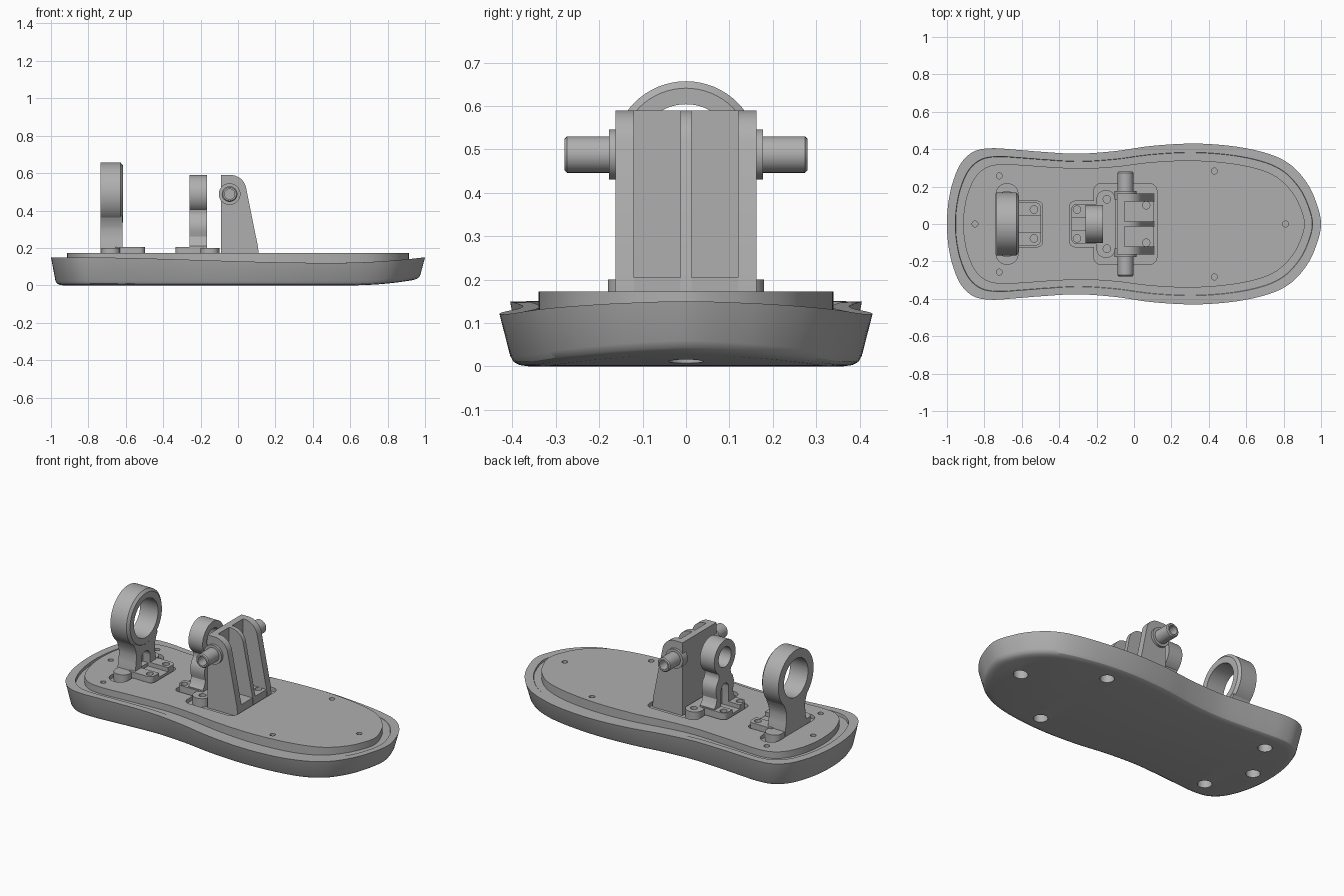
import bpy, bmesh
from math import sin, cos, pi, radians
from mathutils import Vector

cube = bpy.data.objects.get("Cube")
if cube:
    bpy.data.objects.remove(cube, do_unlink=True)

grey = bpy.data.materials.new("plain grey")
grey.use_nodes = True
grey.diffuse_color = (0.43, 0.43, 0.43, 1)
grey.node_tree.nodes["Principled BSDF"].inputs["Base Color"].default_value = (0.43, 0.43, 0.43, 1)


def finish(bm, name):
    """Turn all faces outward and make the object."""
    bmesh.ops.recalc_face_normals(bm, faces=bm.faces)
    if bm.calc_volume(signed=True) < 0:
        bmesh.ops.reverse_faces(bm, faces=bm.faces)
    mesh = bpy.data.meshes.new(name)
    bm.to_mesh(mesh)
    bm.free()
    mesh.materials.append(grey)
    ob = bpy.data.objects.new(name, mesh)
    bpy.context.collection.objects.link(ob)
    return ob


def prism(name, pts, axis, a, b):
    """Extrude a 2D polygon along an axis from a to b."""
    place = {"x": lambda u, v, t: (t, u, v),
             "y": lambda u, v, t: (u, t, v),
             "z": lambda u, v, t: (u, v, t)}[axis]
    bm = bmesh.new()
    lo = [bm.verts.new(place(u, v, a)) for u, v in pts]
    hi = [bm.verts.new(place(u, v, b)) for u, v in pts]
    bm.faces.new(lo)
    bm.faces.new(hi)
    n = len(pts)
    for i in range(n):
        j = (i + 1) % n
        bm.faces.new((lo[i], lo[j], hi[j], hi[i]))
    return finish(bm, name)


def arc(cx, cy, r, a0, a1, n=8):
    return [(cx + r * cos(radians(a0 + (a1 - a0) * i / n)),
             cy + r * sin(radians(a0 + (a1 - a0) * i / n))) for i in range(n + 1)]


def circle(cx, cy, r, n=32):
    return arc(cx, cy, r, 0, 360, n)[:-1]


def rounded(x0, x1, y, r):
    """Rounded rectangle, symmetric about y = 0."""
    return (arc(x1 - r, y - r, r, 0, 90) + arc(x0 + r, y - r, r, 90, 180)
            + arc(x0 + r, r - y, r, 180, 270) + arc(x1 - r, r - y, r, 270, 360))


def cut(ob, pts, axis, a, b):
    cutter = prism("cutter", pts, axis, a, b)
    cutter.hide_render = True
    mod = ob.modifiers.new("cut", "BOOLEAN")
    mod.operation = "DIFFERENCE"
    mod.solver = "EXACT"
    mod.object = cutter
    bpy.context.view_layer.objects.active = ob
    bpy.ops.object.modifier_apply(modifier=mod.name)
    bpy.data.objects.remove(cutter, do_unlink=True)


def lathe(name, section, cx, cz, axis, n=48):
    """Spin a closed (along, radius) section about an x or y axis."""
    bm = bmesh.new()
    rings = []
    for i in range(n):
        c, s = cos(2 * pi * i / n), sin(2 * pi * i / n)
        rings.append([bm.verts.new((t, r * c, cz + r * s) if axis == "x"
                                   else (cx + r * c, t, cz + r * s)) for t, r in section])
    m = len(section)
    for i in range(n):
        p, q = rings[i], rings[(i + 1) % n]
        for k in range(m):
            l = (k + 1) % m
            bm.faces.new((p[k], p[l], q[l], q[k]))
    return finish(bm, name)


# Foot outline: half from heel tip to toe tip, smoothed
KEYS = [(-1, 0), (-.993, .11), (-.97, .22), (-.925, .325), (-.855, .388), (-.76, .405),
        (-.63, .397), (-.48, .385), (-.3, .376), (-.1, .39), (.1, .418), (.33, .43),
        (.55, .413), (.72, .375), (.83, .322), (.91, .24), (.965, .14), (1, 0)]


def spline(keys, steps=6):
    p = [Vector(k) for k in keys]
    p = [Vector((p[1].x, -p[1].y))] + p + [Vector((p[-2].x, -p[-2].y))]
    out = []
    for i in range(1, len(p) - 2):
        a, b, c, d = p[i - 1:i + 3]
        for s in range(steps):
            t = s / steps
            out.append(0.5 * (2 * b + (c - a) * t + (2 * a - 5 * b + 4 * c - d) * t * t
                              + (3 * b - a - 3 * c + d) * t ** 3))
    return out + [p[-2]]


HALF = spline(KEYS)


def outline(inset):
    half = [(p.x * (1 - inset), p.y * (1 - inset / .415)) for p in HALF]
    return half + [(x, -y) for x, y in half[-2:0:-1]]


def rim(x):
    if x > .5:
        return .12 + .03 * ((x - .5) / .5) ** 2
    t = max(0, min(1, (x + .9) / 1.4))
    return .15 - .03 * t * t * (3 - 2 * t)


def under(x):
    return .04 * (max(0, x - .6) / .4) ** 2


def loft(name, layers):
    """Skin stacked insets of the outline; each layer is (inset, height rule)."""
    bm = bmesh.new()
    rings = [[bm.verts.new((x, y, h(x))) for x, y in outline(d)] for d, h in layers]
    n = len(rings[0])
    for p, q in zip(rings, rings[1:]):
        for i in range(n):
            j = (i + 1) % n
            bm.faces.new((p[i], p[j], q[j], q[i]))
    for r in (rings[0], rings[-1]):
        for i in range(n // 2):
            quad = [r[i], r[i + 1], r[n - i - 1], r[-i]]
            bm.faces.new(list(dict.fromkeys(quad)))
    return finish(bm, name)


# Sole with a recessed top and a rising toe, and the raised plate on it
floor = lambda x: min(.133, rim(x) - .002)
sole = loft("sole", [(.065, under), (.045, lambda x: under(x) + .003),
                     (.032, lambda x: under(x) + .01), (.024, lambda x: under(x) + .024),
                     (0, rim), (.045, rim), (.047, floor), (.1, floor)])
plate = loft("top_plate", [(.087, lambda x: .1), (.087, lambda x: .173)])

# Counterbores from below and blind screw holes from above
for x, y in [(-.72, .257), (-.72, -.257), (-.85, 0), (.43, .283), (.43, -.283), (.81, 0)]:
    cut(sole, circle(x, y, .04, 24), "z", -.1, .06)
    cut(plate, circle(x, y, .016, 16), "z", .14, .3)

# Shallow pockets that receive the brackets
for x0, x1, y, r in [(-.737, -.62, .215, .055), (-.7, -.488, .122, .03),
                     (-.345, -.15, .122, .03), (-.215, .122, .217, .04)]:
    cut(plate, rounded(x0, x1, y, r), "z", .15, .3)


def upright(name, half, x0, x1):
    return prism(name, half + [(-y, z) for y, z in reversed(half)], "x", x0, x1)


def arch(w, z0, z1):
    return [(-w, z0), (w, z0)] + arc(0, z1 - w, w, 0, 180, 12)


# Heel ring bracket
parts = [sole, plate]
ring = lathe("heel_ring", [(-.735, .115), (-.735, .168), (-.628, .168),
                           (-.615, .152), (-.615, .115)], 0, .489, "x", 64)
stem = upright("heel_ring_stem", [(.1, .15), (.1, .21), (.092, .24), (.088, .29),
                                  (.092, .32), (.105, .35), (.115, .37),
                                  (.06, .384), (.025, .372)], -.734, -.617)
foot = prism("heel_bracket_foot", rounded(-.66, -.497, .115, .03), "z", .14, .205)
ears = prism("heel_bracket_ears", rounded(-.73, -.63, .175, .045), "z", .14, .2)
for ob in (stem, foot):
    cut(ob, arch(.042, .18, .29), "x", -.665, -.4)
for s in (-1, 1):
    cut(foot, circle(-.535, s * .077, .02, 20), "z", .16, .3)
parts += [ring, stem, foot, ears]

# Middle ring bracket
ring = lathe("middle_ring", [(-.26, .06), (-.26, .102), (-.165, .102), (-.165, .06)], 0, .488, "x")
stem = upright("middle_ring_stem", [(.1, .15), (.1, .21), (.085, .23), (.075, .26), (.083, .29),
                                    (.085, .32), (.076, .35), (.06, .37), (.055, .39),
                                    (.062, .415), (.03, .428)], -.26, -.165)
foot = prism("middle_bracket_foot", rounded(-.335, -.17, .107, .03), "z", .14, .205)
ears = prism("middle_bracket_ears", rounded(-.2, -.1, .18, .045), "z", .14, .2)
for ob in (stem, foot):
    cut(ob, arch(.036, .18, .33), "x", -.4, -.215)
for s in (-1, 1):
    cut(foot, circle(-.305, s * .077, .02, 20), "z", .16, .3)
    cut(ears, circle(-.145, s * .132, .02, 20), "z", .16, .3)
parts += [ring, stem, foot, ears]

# Tall axle block: back wall, floor and three ribs
side = [(-.09, .14), (.11, .14), (.108, .2)] + arc(-.04, .505, .085, 10, 90, 10) + [(-.09, .59)]
for name, a, b in [("block_right_rib", -.162, -.12), ("block_middle_rib", -.013, .013),
                   ("block_left_rib", .12, .162)]:
    parts.append(prism(name, side, "y", a, b))
parts.append(prism("block_back_wall", [(-.09, .14), (-.05, .14), (-.05, .59), (-.09, .59)],
                   "y", -.15, .15))
base = prism("block_floor", [(-.06, -.15), (.106, -.15), (.106, .15), (-.06, .15)], "z", .14, .205)
for s in (-1, 1):
    cut(base, circle(.065, s * .1, .02, 20), "z", .16, .3)
parts.append(base)

# Hollow axle stubs with collars
for s, name in ((-1, "right_axle"), (1, "left_axle")):
    section = [(.13, .0005), (.13, .058), (.177, .058), (.177, .042), (.274, .042),
               (.28, .036), (.28, .027), (.18, .027), (.18, .0005)]
    parts.append(lathe(name, [(s * t, r) for t, r in section], -.045, .488, "y", 32))

# Smooth shading with crisp edges
bpy.ops.object.select_all(action="DESELECT")
for ob in parts:
    ob.select_set(True)
bpy.context.view_layer.objects.active = sole
bpy.ops.object.shade_smooth_by_angle(angle=radians(30))
